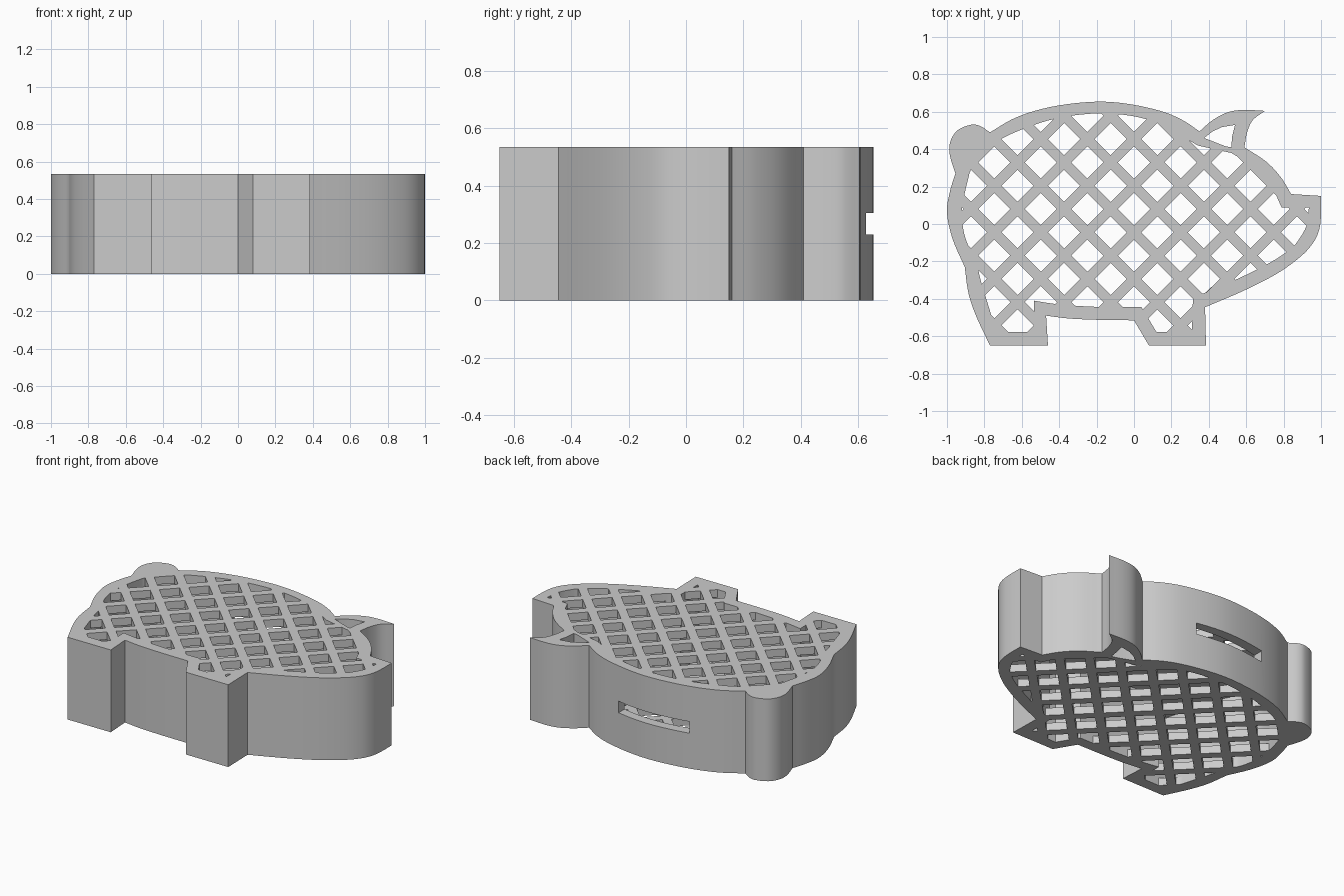
import bpy, bmesh
from mathutils import Vector

cube = bpy.data.objects.get("Cube")
if cube:
    bpy.data.objects.remove(cube)

HEIGHT, PLATE = 0.535, 0.05
PITCH, HOLE = 0.249, 0.086      # lattice spacing, half diagonal of a hole

# Each stroke is a smooth run of points; strokes meet at sharp corners
OUTER = [
    [(-.77, -.65), (-.845, -.49), (-.885, -.37), (-.905, -.23)],           # hind leg
    [(-.905, -.23), (-.97, -.08), (-1, .06), (-.985, .17), (-.955, .27)],  # rump
    [(-.955, .27), (-.985, .37), (-.982, .44), (-.945, .5), (-.875, .53),
     (-.825, .525), (-.77, .49)],                                          # tail
    [(-.77, .49), (-.63, .57), (-.45, .625), (-.23, .653), (-.05, .645),
     (.14, .605), (.26, .555), (.35, .495)],                               # back
    [(.35, .495), (.42, .555), (.5, .597), (.585, .61), (.7, .605)],       # ear
    [(.7, .605), (.635, .555), (.605, .49), (.59, .41)],
    [(.59, .41), (.705, .335), (.785, .25), (.84, .16)],                   # brow
    [(.84, .16), (1, .15)],                                                # snout
    [(1, .15), (1, .05), (.99, -.03), (.958, -.1), (.89, -.175),
     (.765, -.265), (.59, -.355), (.38, -.445)],                           # chin
    [(.38, -.445), (.385, -.65)], [(.385, -.65), (.08, -.65)],             # front leg
    [(.08, -.65), (0, -.515)],
    [(0, -.515), (-.2, -.512), (-.35, -.505), (-.47, -.49)],               # belly
    [(-.47, -.49), (-.46, -.65)], [(-.46, -.65), (-.77, -.65)],
]
INNER = [
    [(-.735, -.577), (-.79, -.4), (-.82, -.3), (-.84, -.21)],
    [(-.84, -.21), (-.9, -.08), (-.92, .04), (-.91, .14), (-.88, .27)],
    [(-.88, .27), (-.84, .37)],
    [(-.84, .37), (-.66, .48), (-.4, .568), (-.12, .59), (.13, .54), (.34, .42)],
    [(.34, .42), (.52, .38)],
    [(.52, .38), (.65, .3), (.73, .21), (.79, .088)],
    [(.79, .088), (.935, .088)],
    [(.935, .088), (.925, .0), (.89, -.07), (.84, -.13), (.73, -.205),
     (.55, -.295), (.315, -.395)],
    [(.315, -.395), (.31, -.577)], [(.31, -.577), (.12, -.577)],
    [(.12, -.577), (.04, -.445)],
    [(.04, -.445), (-.2, -.443), (-.4, -.43), (-.535, -.41)],
    [(-.535, -.41), (-.53, -.577)], [(-.53, -.577), (-.735, -.577)],
]
EAR_OPENING = [(.375, .46), (.42, .495), (.47, .518), (.54, .53), (.525, .47),
               (.52, .41), (.49, .415)]


def smooth(points, steps=5):
    """Catmull-Rom samples along one stroke, without its last point."""
    p = [Vector(q) for q in points]
    if len(p) == 2:
        return [p[0]]
    p = [2 * p[0] - p[1]] + p + [2 * p[-1] - p[-2]]
    out = []
    for a, b, c, d in zip(p, p[1:], p[2:], p[3:]):
        for i in range(steps):
            t = i / steps
            out.append(0.5 * (2 * b + (c - a) * t + (2 * a - 5 * b + 4 * c - d) * t ** 2
                              + (3 * b - a - 3 * c + d) * t ** 3))
    return out


def outline(strokes):
    return [q for s in strokes for q in smooth(s)]


def prisms(name, loops, low, high):
    """Extrude closed loops from height low to height high."""
    bm = bmesh.new()
    for loop in loops:
        face = bm.faces.new([bm.verts.new((q[0], q[1], low)) for q in loop])
        top = bmesh.ops.extrude_face_region(bm, geom=[face])["geom"]
        bmesh.ops.translate(bm, vec=(0, 0, high - low),
                            verts=[g for g in top if isinstance(g, bmesh.types.BMVert)])
    bmesh.ops.recalc_face_normals(bm, faces=bm.faces)
    mesh = bpy.data.meshes.new(name)
    bm.to_mesh(mesh)
    bm.free()
    obj = bpy.data.objects.new(name, mesh)
    bpy.context.collection.objects.link(obj)
    return obj


def cut(obj, cutter, operation="DIFFERENCE"):
    """Apply a boolean and discard the cutter."""
    cutter.hide_render = True
    mod = obj.modifiers.new("cut", "BOOLEAN")
    mod.operation, mod.object, mod.solver = operation, cutter, "EXACT"
    bpy.context.view_layer.objects.active = obj
    bpy.ops.object.modifier_apply(modifier=mod.name)
    bpy.data.objects.remove(cutter)


# Solid body, then hollowed to leave a wall and two plates
body = prisms("pig_box", [outline(OUTER)], 0, HEIGHT)
inside = outline(INNER)
cut(body, prisms("cavity", [inside], PLATE, HEIGHT - PLATE))

# Diamond openings through both plates, trimmed to the inside outline
diamonds = []
for row in range(-5, 6):
    for col in range(-5, 5):
        x = col * PITCH + (PITCH / 2 if row % 2 else 0)
        y = 0.08 + row * PITCH / 2
        diamonds.append([(x - HOLE, y), (x, y - HOLE), (x + HOLE, y), (x, y + HOLE)])
openings = prisms("openings", diamonds, -0.1, HEIGHT + 0.1)
cut(openings, prisms("trim", [inside], -0.2, HEIGHT + 0.2), "INTERSECT")
cut(body, openings)
cut(body, prisms("ear_opening", [EAR_OPENING], -0.1, HEIGHT + 0.1))

# Coin slot in the back
cut(body, prisms("slot", [[(-.46, .46), (.045, .46), (.045, .8), (-.46, .8)]], .23, .305))

# Material and shading
grey = bpy.data.materials.new("light grey")
grey.use_nodes = True
colour = (0.6, 0.6, 0.6, 1)
grey.diffuse_color = colour
grey.node_tree.nodes["Principled BSDF"].inputs["Base Color"].default_value = colour
body.data.materials.clear()
body.data.materials.append(grey)
bpy.ops.object.select_all(action="DESELECT")
body.select_set(True)
bpy.context.view_layer.objects.active = body
bpy.ops.object.shade_smooth_by_angle(angle=0.5)
